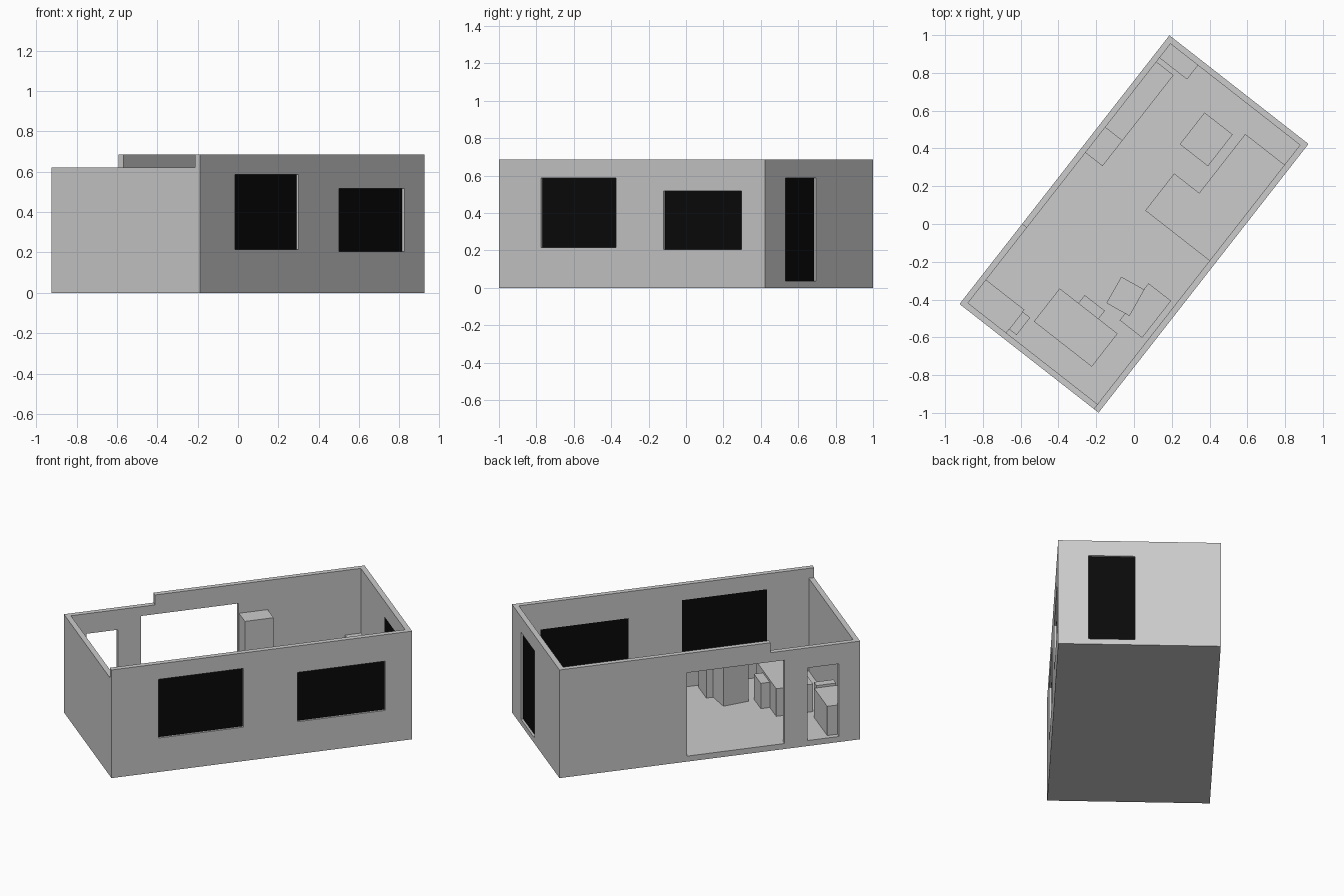
import bpy, bmesh
from math import radians
from mathutils import Matrix

if "Cube" in bpy.data.objects:
    bpy.data.objects.remove(bpy.data.objects["Cube"])

# Whole plan is turned: local x runs along the long walls, local y across
TURN = Matrix.Rotation(radians(52), 4, 'Z')
HL, HW, TH = 0.9025, 0.467, 0.032     # half length, half width, wall thickness
FLOOR, TOP, LOW = 0.035, 0.685, 0.622
IL, IW = HL - TH, HW - TH             # inner half sizes

black = bpy.data.materials.new("black_glass")
black.diffuse_color = (0.003, 0.003, 0.003, 1)
black.use_nodes = True
black.node_tree.nodes["Principled BSDF"].inputs["Base Color"].default_value = black.diffuse_color


def box(name, x, y, z, spin=0, mat=None):
    """Box from (min, max) ranges in plan coordinates, spun about its centre."""
    bm = bmesh.new()
    bmesh.ops.create_cube(bm, size=1)
    centre = [(a + b) / 2 for a, b in (x, y, z)]
    size = [b - a for a, b in (x, y, z)]
    m = (TURN @ Matrix.Translation(centre) @ Matrix.Rotation(radians(spin), 4, 'Z')
         @ Matrix.Diagonal((*size, 1)))
    bm.transform(m)
    me = bpy.data.meshes.new(name)
    bm.to_mesh(me)
    bm.free()
    ob = bpy.data.objects.new(name, me)
    bpy.context.collection.objects.link(ob)
    if mat:
        me.materials.append(mat)
    return ob


def cut(target, name, x, y, z):
    """Subtract a hidden box from the target."""
    c = box(name, x, y, z)
    c.hide_render = True
    mod = target.modifiers.new(name, 'BOOLEAN')
    mod.operation, mod.solver, mod.object = 'DIFFERENCE', 'EXACT', c
    bpy.context.view_layer.objects.active = target
    bpy.ops.object.modifier_apply(modifier=name)
    bpy.data.objects.remove(c)


# Room shell with floor, hollowed out
shell = box("room_shell", (-HL, HL), (-HW, HW), (0, TOP))
cut(shell, "room_hollow", (-IL, IL), (-IW, IW), (FLOOR, 1))
# Lower end wall and part of the rear long wall
cut(shell, "lowered_rim", (-1, -0.365), (-IW, 1), (LOW, 1))

# Windows in the long wall, with dark panes in mid-wall
front = (-HW - 0.05, -IW + 0.05)
for i, (x, z) in enumerate([((-0.62, -0.11), (0.215, 0.587)),
                            ((0.213, 0.741), (0.205, 0.517))]):
    cut(shell, f"window_cut_{i}", x, front, z)
    box(f"window_pane_{i}", x, (-HW + 0.014, -IW - 0.002), z, mat=black)

# Entrance door in the end wall
door_y, door_z = (-0.292, -0.026), (FLOOR, 0.587)
cut(shell, "door_cut", (IL - 0.05, HL + 0.05), door_y, door_z)
box("door_panel", (IL + 0.002, HL - 0.014), door_y, door_z, mat=black)

# Open doorways in the rear long wall
for i, (x, top) in enumerate([((-0.449, 0.136), 0.563), ((-0.776, -0.588), 0.495)]):
    cut(shell, f"doorway_cut_{i}", x, (IW - 0.05, HW + 0.05), (FLOOR, top))

# Furniture: x range, y range, top height, spin
FURNITURE = {
    "fridge": ((0.139, 0.311), (0.32, IW), 0.50, 0),
    "kitchen_counter": ((0.311, 0.75), (0.32, IW), 0.24, 0),
    "corner_cabinet": ((0.776, IL), (0.25, IW), 0.275, 0),
    "coffee_table": ((0.482, 0.695), (-0.12, 0.069), 0.13, 0),
    "sofa_long": ((0.342, 0.738), (-IW, -0.171), 0.16, 0),
    "sofa_end": ((0.093, 0.342), (-IW, -0.003), 0.16, 0),
    "dining_table": ((-0.733, -0.511), (-0.289, 0.10), 0.21, 0),
    "stool": ((-0.511, -0.457), (-0.161, -0.026), 0.195, 0),
    "armchair": ((-0.41, -0.25), (-0.27, -0.13), 0.29, 8.5),
    "side_cabinet": ((-0.448, -0.20), (-0.405, -0.254), 0.27, 0),
    "end_cabinet": ((-IL, -0.715), (0.178, IW), 0.22, 0),
    "end_stool": ((-0.846, -0.729), (0.128, 0.178), 0.235, 0),
}
for name, (x, y, h, spin) in FURNITURE.items():
    box(name, x, y, (FLOOR, h), spin)
